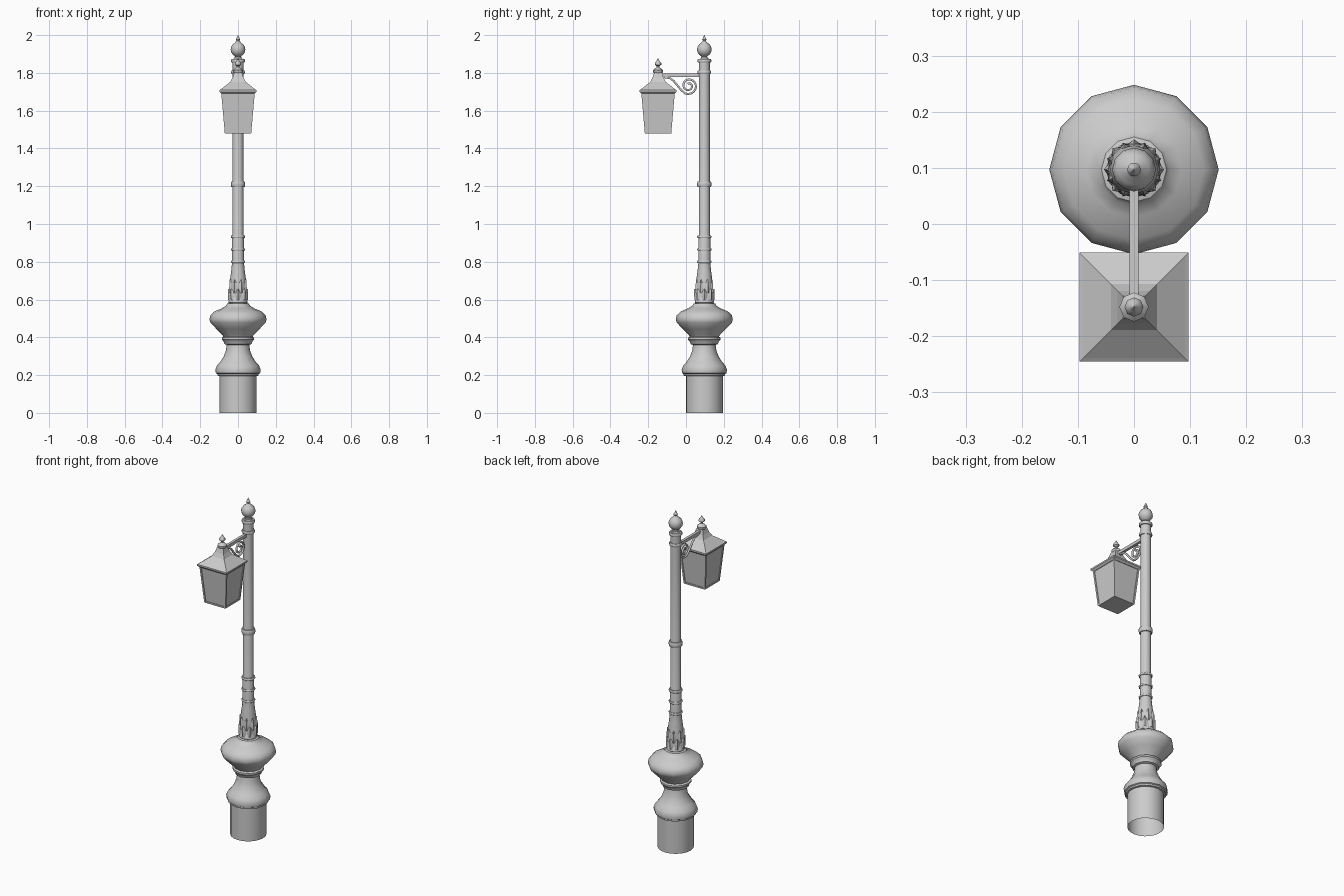
import bpy, bmesh
from math import sin, cos, pi, radians

if "Cube" in bpy.data.objects:
    bpy.data.objects.remove(bpy.data.objects["Cube"])

POST_Y, LAMP_Y = 0.097, -0.148


def finish(name, bm, angle=40):
    me = bpy.data.meshes.new(name)
    bmesh.ops.recalc_face_normals(bm, faces=bm.faces)
    bm.to_mesh(me)
    bm.free()
    ob = bpy.data.objects.new(name, me)
    bpy.context.collection.objects.link(ob)
    if angle:
        bpy.ops.object.select_all(action='DESELECT')
        bpy.context.view_layer.objects.active = ob
        ob.select_set(True)
        bpy.ops.object.shade_smooth_by_angle(angle=radians(angle))
    return ob


def lathe(name, profile, cy, sides=12, phase=0, scale=1, caps=(True, True), angle=40):
    """Turn an (r, z) profile around a vertical axis at y = cy."""
    bm = bmesh.new()
    rings = []
    for r, z in profile:
        rings.append([bm.verts.new((r * scale * cos(phase + 2 * pi * i / sides),
                                    cy + r * scale * sin(phase + 2 * pi * i / sides), z))
                      for i in range(sides)])
    for a, b in zip(rings, rings[1:]):
        for i in range(sides):
            j = (i + 1) % sides
            bm.faces.new((a[i], a[j], b[j], b[i]))
    for ring, cap in zip((rings[0], rings[-1]), caps):
        if cap:
            bm.faces.new(ring)
    bmesh.ops.remove_doubles(bm, verts=bm.verts, dist=1e-5)
    return finish(name, bm, angle)


def square(name, profile):
    return lathe(name, profile, LAMP_Y, 4, pi / 4, 2 ** 0.5, angle=0)


def ring(name, z, r, h):
    lathe(name, [(0.026, z - h), (r - 0.003, z - h), (r, z - h * 0.4), (r, z + h * 0.4),
                 (r - 0.003, z + h), (0.026, z + h)], POST_Y)


def tube(name, pts, radius):
    cu = bpy.data.curves.new(name, 'CURVE')
    cu.dimensions = '3D'
    cu.bevel_depth = radius
    cu.bevel_resolution = 1
    cu.use_fill_caps = True
    sp = cu.splines.new('POLY')
    sp.points.add(len(pts) - 1)
    for p, c in zip(sp.points, pts):
        p.co = (*c, 1)
    ob = bpy.data.objects.new(name, cu)
    bpy.context.collection.objects.link(ob)


# Base drum, open underneath, and the turned pedestal
lathe("base_drum", [(0.098, 0), (0.098, 0.198)], POST_Y, 20, caps=(False, True))
lathe("pedestal", [(0.098, 0.195), (0.109, 0.197), (0.11, 0.206), (0.117, 0.21), (0.12, 0.228),
                   (0.112, 0.25), (0.094, 0.27), (0.075, 0.30), (0.064, 0.33), (0.06, 0.36),
                   (0.072, 0.364), (0.076, 0.378), (0.086, 0.388), (0.086, 0.398),
                   (0.077, 0.404), (0.085, 0.415), (0.115, 0.445), (0.146, 0.478),
                   (0.151, 0.495), (0.146, 0.517), (0.125, 0.537), (0.085, 0.554),
                   (0.064, 0.567), (0.058, 0.578), (0.045, 0.582)], POST_Y)

# Flared foot and long shaft
lathe("shaft", [(0.046, 0.58), (0.05, 0.584), (0.05, 0.594), (0.046, 0.60), (0.046, 0.65),
                (0.043, 0.70), (0.036, 0.75), (0.032, 0.79), (0.032, 0.93),
                (0.029, 0.94), (0.029, 1.80), (0.029, 1.87), (0.024, 1.875)], POST_Y)
for i, (z, r, h) in enumerate([(0.80, 0.038, 0.006), (0.865, 0.038, 0.006), (0.932, 0.038, 0.007),
                               (1.21, 0.038, 0.015), (1.803, 0.036, 0.009), (1.864, 0.037, 0.009)]):
    ring(f"shaft_ring_{i + 1}", z, r, h)

# Two staggered tiers of leaves around the foot
bm = bmesh.new()
leaf = [(0.6, 0.0), (1.0, 0.4), (0.7, 0.75), (0.05, 1.0)]
for tier, (z0, h, r0, r1) in enumerate([(0.597, 0.06, 0.049, 0.050), (0.635, 0.07, 0.048, 0.044)]):
    for k in range(8):
        a0 = 2 * pi * (k + tier / 2) / 8
        rows = []
        for w, t in leaf:
            r = r0 + (r1 - r0) * t
            rows.append([bm.verts.new(((r + dr) * cos(a0 + s * w * 0.36),
                                       POST_Y + (r + dr) * sin(a0 + s * w * 0.36), z0 + h * t))
                         for s, dr in ((-1, -0.004), (0, 0.004), (1, -0.004))])
        for a, b in zip(rows, rows[1:]):
            for i in range(2):
                bm.faces.new((a[i], a[i + 1], b[i + 1], b[i]))
finish("foot_leaves", bm, 0)

# Ball and spike on top of the post
ball = [(0.039 * sin(t * pi / 8), 1.924 - 0.039 * cos(t * pi / 8)) for t in range(1, 8)]
lathe("post_finial", [(0.029, 1.87), (0.018, 1.878), (0.018, 1.886)] + ball +
      [(0.012, 1.965), (0.008, 1.97), (0.012, 1.976), (0.006, 1.988), (0.001, 2.0)], POST_Y)

# Lantern: glass body, corner bars, sill, roof
square("lantern_glass", [(0.066, 1.482), (0.085, 1.70)])
square("lantern_sill", [(0.069, 1.478), (0.07, 1.488)])
square("lantern_roof", [(0.087, 1.69), (0.097, 1.70), (0.097, 1.709), (0.091, 1.713),
                        (0.041, 1.752), (0.029, 1.775), (0.02, 1.803)])
for n, (sx, sy) in enumerate([(-1, -1), (1, -1), (1, 1), (-1, 1)]):
    bm = bmesh.new()
    bmesh.ops.create_cube(bm, size=1)
    for v in bm.verts:
        low = v.co.z < 0
        c = 0.065 if low else 0.084
        v.co = (sx * c + v.co.x * 0.01, LAMP_Y + sy * c + v.co.y * 0.01, 1.48 if low else 1.70)
    finish(f"lantern_bar_{n + 1}", bm, 0)
lathe("lantern_finial", [(0.021, 1.798), (0.026, 1.804), (0.026, 1.814), (0.016, 1.824),
                         (0.007, 1.83), (0.008, 1.836), (0.017, 1.843), (0.017, 1.851),
                         (0.01, 1.86), (0.005, 1.868), (0.001, 1.877)], LAMP_Y, 8)

# Bracket arm
bm = bmesh.new()
bmesh.ops.create_cube(bm, size=1)
for v in bm.verts:
    v.co = (v.co.x * 0.016, -0.03 + v.co.y * 0.22, 1.787 + v.co.z * 0.018)
finish("bracket_arm", bm, 0)

# Scroll: sagging run from the lantern, curling into a spiral beside the post
pts = [(0, -0.115, 1.777), (0, -0.085, 1.772), (0, -0.065, 1.757), (0, -0.045, 1.733),
       (0, -0.025, 1.709)]
for i in range(29):
    t = i / 28
    a = radians(-115 + 590 * t)
    r = 0.045 - 0.034 * t
    pts.append((0, 0.014 + r * cos(a), 1.732 + r * sin(a)))
tube("bracket_scroll", pts, 0.006)
